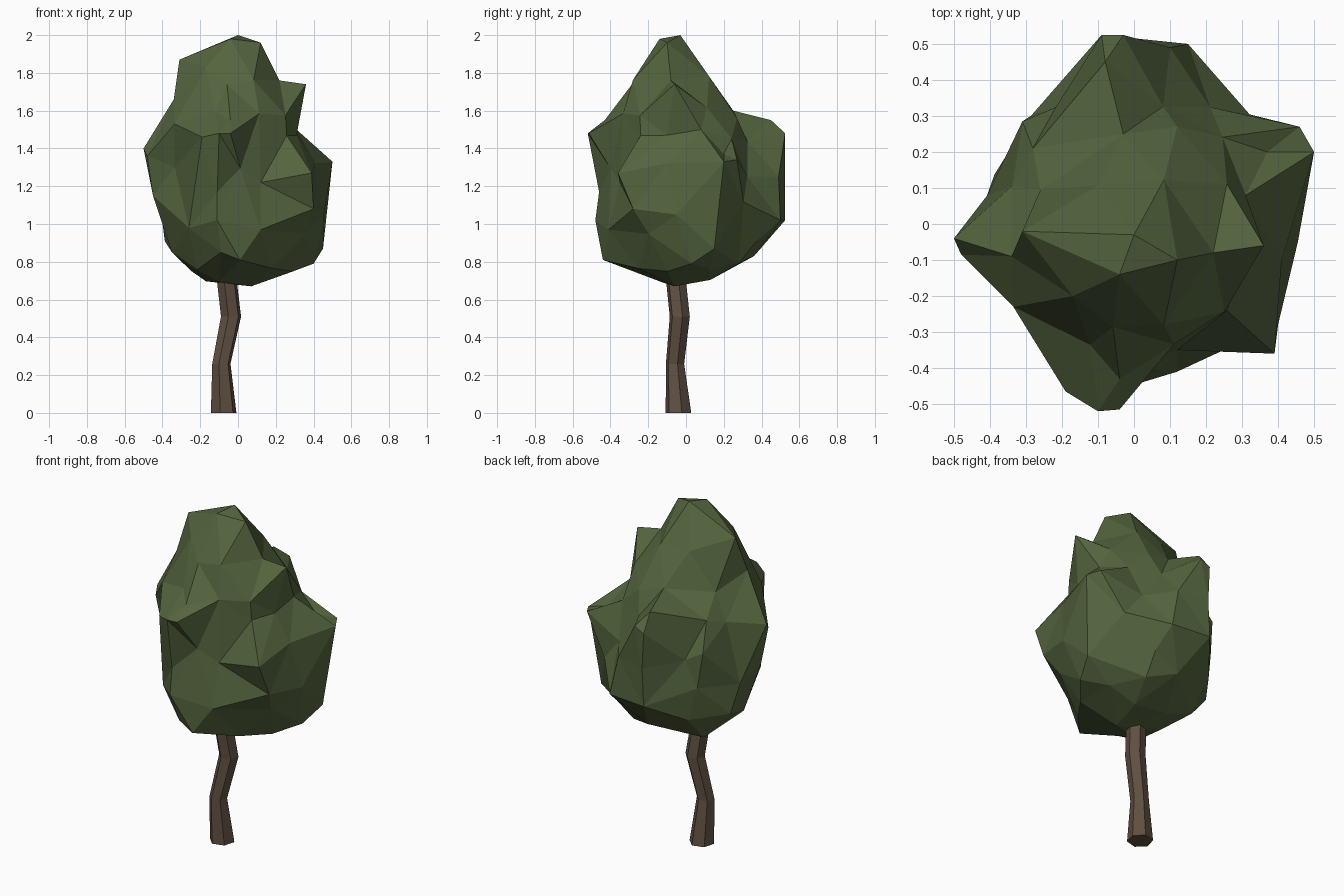
import bpy, bmesh, math, random
from mathutils import Vector

random.seed(4)


def material(name, rgb):
    m = bpy.data.materials.new(name)
    m.diffuse_color = (*rgb, 1)
    return m


def add_object(name, bm, mat):
    bmesh.ops.recalc_face_normals(bm, faces=bm.faces)
    mesh = bpy.data.meshes.new(name)
    bm.to_mesh(mesh)
    bm.free()
    mesh.materials.append(mat)
    obj = bpy.data.objects.new(name, mesh)
    bpy.context.collection.objects.link(obj)
    return obj


leaf = material("leaf green", (0.088, 0.127, 0.048))
bark = material("bark brown", (0.118, 0.080, 0.054))

# Trunk: crooked six-sided tube, stations are (x, y, z, radius)
stations = [(-0.076, -0.04, 0, 0.07), (-0.088, -0.058, 0.26, 0.05),
            (-0.037, -0.033, 0.51, 0.055), (-0.065, -0.058, 0.75, 0.054),
            (-0.05, -0.05, 0.9, 0.045)]
bm = bmesh.new()
rings = [[bm.verts.new((x + r * math.cos((k + 0.25) * math.pi / 3),
                        y + r * math.sin((k + 0.25) * math.pi / 3), z)) for k in range(6)]
         for x, y, z, r in stations]
for low, high in zip(rings, rings[1:]):
    for k in range(6):
        j = (k + 1) % 6
        bm.faces.new((low[k], low[j], high[j], high[k]))
bm.faces.new(rings[0])
bm.faces.new(rings[-1])
add_object("trunk", bm, bark)

# Crown: leafy peaks and dents that shape a rounded body
peaks = [
    (0, -0.03, 2.0), (-0.04, -0.14, 1.98), (0.12, -0.1, 1.96), (-0.17, -0.2, 1.83),
    (-0.31, -0.02, 1.87), (-0.34, -0.09, 1.66),                          # upper left
    (0.36, -0.06, 1.74), (0.22, -0.08, 1.76), (0.31, -0.1, 1.47), (0.31, 0.08, 1.5),  # upper right
    (-0.5, -0.04, 1.4), (-0.48, -0.085, 1.36), (-0.45, -0.06, 1.15), (-0.35, -0.04, 0.85),
    (-0.335, -0.15, 1.3), (-0.335, -0.23, 1.53),                         # left
    (-0.19, -0.465, 1.46), (-0.1, -0.52, 1.48), (-0.04, -0.515, 1.48), (-0.04, -0.43, 1.55),
    (-0.11, -0.46, 1.17), (-0.11, -0.48, 1.02), (-0.09, -0.42, 0.85), (0.01, -0.44, 0.81),
    (0.12, -0.41, 0.97), (0.12, -0.35, 1.22), (-0.26, -0.33, 0.98),      # front
    (0.39, -0.36, 1.27), (0.4, -0.28, 1.08),
    (0.5, 0.2, 1.33), (0.46, 0.27, 1.34), (0.37, 0.2, 1.37), (0.45, 0.15, 0.87),
    (0.455, -0.05, 1.05), (0.4, 0.03, 0.79), (0.41, -0.1, 1.32),         # right
    (-0.09, 0.525, 1.45), (-0.03, 0.525, 1.48), (-0.09, 0.525, 1.02), (0.15, 0.5, 1.02),
    (-0.08, 0.525, 1.24), (0.1, 0.49, 1.25), (-0.08, 0.45, 1.55), (-0.03, 0.25, 1.6),
    (0.12, 0.27, 1.56), (0.0, 0.36, 0.83),                               # back
    (-0.31, 0.285, 1.3), (0.07, -0.06, 0.67)]

# Rounded body as rings: (height, radius, count, y of the axis)
body = [(0.71, 0.17, 6, 0), (0.77, 0.31, 9, 0), (0.92, 0.40, 11, 0.01), (1.10, 0.42, 12, 0.01),
        (1.28, 0.39, 12, 0), (1.45, 0.35, 12, -0.02), (1.60, 0.30, 10, -0.06),
        (1.76, 0.22, 8, -0.08), (1.88, 0.13, 6, -0.07)]


def direction(p):
    return Vector((p.x, p.y, (p.z - 1.3) / 1.4)).normalized()


points = [Vector(p) for p in peaks]
peak_dirs = [direction(p) for p in points]
for i, (z, r, n, cy) in enumerate(body):
    for k in range(n):
        a = (k + 0.5 * (i % 2) + random.uniform(-0.2, 0.2)) * math.tau / n
        rr = r * random.uniform(0.96, 1.04)
        p = Vector((rr * math.cos(a), cy + rr * math.sin(a), z + random.uniform(-0.03, 0.03)))
        if all(direction(p).angle(d) > 0.25 for d in peak_dirs):
            points.append(p)

# Skin: wrap the directions with a hull, then move each corner to its real place
bm = bmesh.new()
home = bm.verts.layers.float_vector.new("home")
for p in points:
    v = bm.verts.new(direction(p))
    v[home] = p
bmesh.ops.convex_hull(bm, input=bm.verts[:])
for v in bm.verts:
    v.co = v[home]
bm.verts.layers.float_vector.remove(home)
add_object("crown", bm, leaf)
